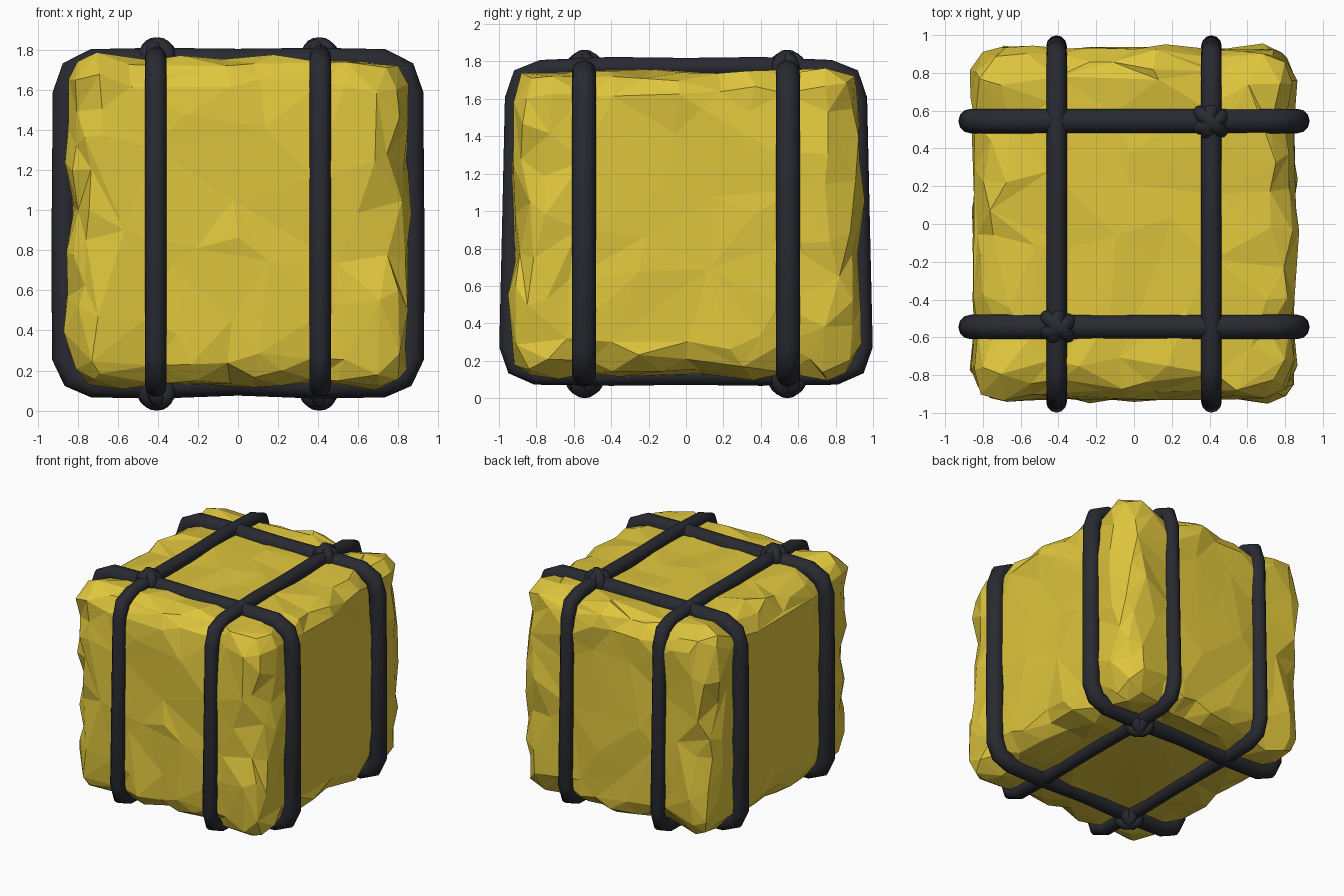
import bpy, bmesh, math
from mathutils import Vector, Matrix, noise

if "Cube" in bpy.data.objects:
    bpy.data.objects.remove(bpy.data.objects["Cube"])


def material(name, rgb):
    m = bpy.data.materials.new(name)
    m.diffuse_color = (*rgb, 1)
    m.use_nodes = True
    m.node_tree.nodes["Principled BSDF"].inputs["Base Color"].default_value = m.diffuse_color
    return m


YELLOW = material("mustard wrapping", (0.74, 0.565, 0.046))
DARK = material("dark rope", (0.022, 0.023, 0.030))


def add_object(name, mesh, mat):
    mesh.materials.clear()
    mesh.materials.append(mat)
    ob = bpy.data.objects.new(name, mesh)
    bpy.context.collection.objects.link(ob)
    return ob


def tube(name, pts, radius, res=4):
    """Closed round tube through the points, as a smooth mesh."""
    cu = bpy.data.curves.new(name, 'CURVE')
    cu.dimensions = '3D'
    cu.bevel_depth = radius
    cu.bevel_resolution = res
    sp = cu.splines.new('POLY')
    sp.points.add(len(pts) - 1)
    for p, co in zip(sp.points, pts):
        p.co = (*co, 1)
    sp.use_cyclic_u = True
    tmp = bpy.data.objects.new(name + " path", cu)
    bpy.context.collection.objects.link(tmp)
    dg = bpy.context.evaluated_depsgraph_get()
    mesh = bpy.data.meshes.new_from_object(tmp.evaluated_get(dg))
    bpy.data.objects.remove(tmp)
    mesh.shade_smooth()
    return add_object(name, mesh, DARK)


# Crumpled bale: rounded box, creased with noise, reduced to irregular facets
HALF = Vector((0.845, 0.925, 0.815))
CENTRE = Vector((0, 0, 0.94))
bm = bmesh.new()
bmesh.ops.create_cube(bm, size=2)
bmesh.ops.subdivide_edges(bm, edges=bm.edges[:], cuts=23, use_grid_fill=True)
R = 0.17
for v in bm.verts:
    p = Vector([c * h for c, h in zip(v.co, HALF)])
    core = Vector([max(-(h - R), min(h - R, c)) for c, h in zip(p, HALF)])
    n = (p - core).normalized()
    p = core + n * R
    # creases are deeper close to the edges, panels stay nearly flat
    second = sorted(abs(c) for c in v.co)[1]
    edge = max(0, (second - 0.6) / 0.4)
    amp = 0.018 + 0.045 * edge
    d = noise.noise(p * 3.6 + Vector((3.1, 7.7, 1.3))) * amp
    d += noise.noise(p * 8 + Vector((9, 2, 5))) * 0.022 * (0.2 + edge)
    # shallow grooves where the ropes pull in
    for axis, at in ((0, 0.41), (1, 0.545)):
        if abs(n[axis]) < 0.4:
            d -= 0.025 * math.exp(-((abs(p[axis]) - at) / 0.09) ** 2) * (0.2 + edge)
    v.co = p + n * min(d, 0.03) + CENTRE
mesh = bpy.data.meshes.new("bale")
bmesh.ops.triangulate(bm, faces=bm.faces[:])
bm.to_mesh(mesh)
bm.free()
bale = add_object("bale", mesh, YELLOW)
dec = bale.modifiers.new("facets", 'DECIMATE')
dec.ratio = 0.095

# Ropes running front to back (y, z path)
side = [(-0.945, 0.28), (-0.91, 0.17), (-0.80, 0.125), (-0.4, 0.12), (0, 0.125),
        (0.4, 0.12), (0.80, 0.125), (0.91, 0.17), (0.945, 0.28), (0.93, 0.9),
        (0.915, 1.60), (0.88, 1.715), (0.77, 1.755), (0.4, 1.77), (0, 1.765),
        (-0.4, 1.77), (-0.77, 1.755), (-0.88, 1.715), (-0.915, 1.60), (-0.93, 0.9)]
# Ropes running left to right (x, z path)
front = [(-0.865, 0.27), (-0.82, 0.17), (-0.72, 0.13), (-0.4, 0.125), (0, 0.14),
         (0.4, 0.125), (0.72, 0.13), (0.82, 0.17), (0.865, 0.27), (0.865, 0.9),
         (0.86, 1.58), (0.825, 1.69), (0.72, 1.74), (0.4, 1.745), (0, 1.74),
         (-0.4, 1.745), (-0.72, 1.74), (-0.825, 1.69), (-0.86, 1.58), (-0.865, 0.9)]
for s, word in ((-1, "a"), (1, "b")):
    tube("lengthwise_rope_" + word, [(s * 0.41, y, z) for y, z in side], 0.054)
    tube("crosswise_rope_" + word, [(x, s * 0.545, z) for x, z in front], 0.065)

# Knots: three thick loops wrapped over each other, top and bottom
for s in (-1, 1):
    for z, up, word in ((1.765, 1, "top"), (0.098, -1, "bottom")):
        for k, (turn, tilt, size) in enumerate(((-40, 0, 0.060), (25, 14, 0.055), (80, -14, 0.055))):
            m = (Matrix.Translation((s * 0.405, s * 0.542, z))
                 @ Matrix.Rotation(math.radians(turn), 4, 'Z')
                 @ Matrix.Rotation(math.radians(tilt), 4, 'X'))
            pts = []
            for i in range(20):
                t = 2 * math.pi * i / 20
                pts.append(m @ Vector((1.2 * size * math.cos(t), 0, up * size * math.sin(t))))
            tube("knot_%s_loop_%d" % (word, k + 1), pts, 0.039, 3)
